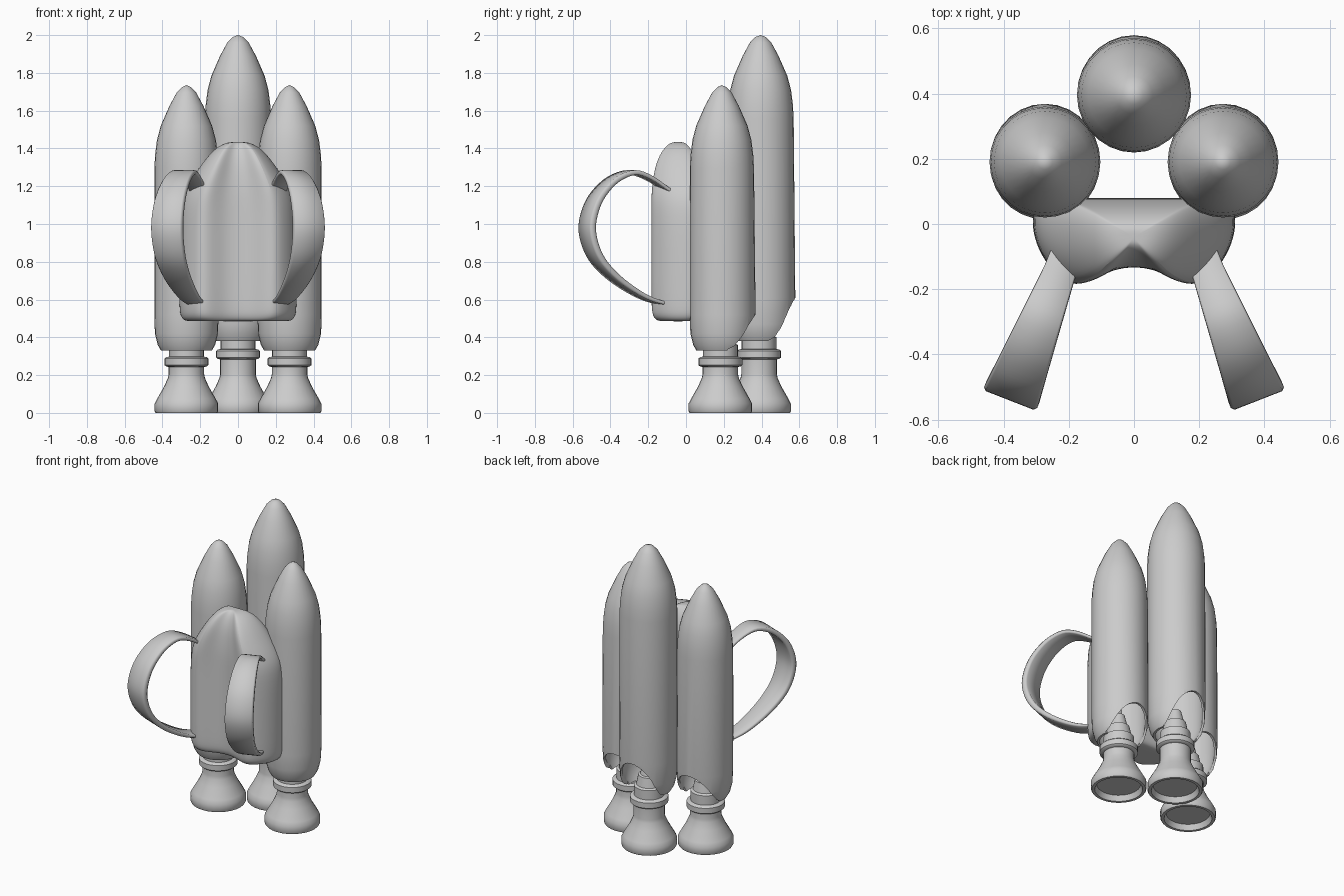
import bpy, bmesh, math
from mathutils import Vector

if "Cube" in bpy.data.objects:
    bpy.data.objects.remove(bpy.data.objects["Cube"])


def finish(name, verts, faces, angle=40, subsurf=0):
    me = bpy.data.meshes.new(name)
    me.from_pydata(verts, [], faces)
    bm = bmesh.new()
    bm.from_mesh(me)
    bmesh.ops.recalc_face_normals(bm, faces=bm.faces)
    bm.to_mesh(me)
    bm.free()
    ob = bpy.data.objects.new(name, me)
    bpy.context.collection.objects.link(ob)
    if subsurf:
        m = ob.modifiers.new("smooth", 'SUBSURF')
        m.levels = m.render_levels = subsurf
    shade(ob, angle)
    return ob


def shade(ob, angle):
    bpy.ops.object.select_all(action='DESELECT')
    ob.select_set(True)
    bpy.context.view_layer.objects.active = ob
    bpy.ops.object.shade_smooth_by_angle(angle=math.radians(angle))


def revolve(profile, cx, cy, n=28, closed=False, flare=None):
    """Turn (radius, z) points about a vertical axis; flare widens one ring at the back."""
    verts, rings, faces = [], [], []
    for r, z in profile:
        k = len(verts)
        if r == 0:
            verts.append((cx, cy, z))
            rings.append([k] * n)
            continue
        for i in range(n):
            a = 2 * math.pi * i / n
            dy = r * math.sin(a)
            if flare == z and dy > 0:
                dy *= 1.05
            verts.append((cx + r * math.cos(a), cy + dy, z))
        rings.append(list(range(k, k + n)))
    pairs = list(zip(rings, rings[1:])) + ([(rings[-1], rings[0])] if closed else [])
    for a, b in pairs:
        for i in range(n):
            j = (i + 1) % n
            f = list(dict.fromkeys((a[i], a[j], b[j], b[i])))
            if len(f) > 2:
                faces.append(f)
    return verts, faces


def loft(rings):
    n = len(rings[0])
    verts = [p for r in rings for p in r]
    faces = [(k * n + i, k * n + (i + 1) % n, (k + 1) * n + (i + 1) % n, (k + 1) * n + i)
             for k in range(len(rings) - 1) for i in range(n)]
    faces += [list(range(n)), list(range(len(verts) - n, len(verts)))]
    return verts, faces


# Rocket tanks: hollow shell with an arched opening at the lower back
def tank(name, cx, cy, r, zb, top, arch):
    t = 0.015
    fz = zb + arch
    outer = [(r - .035, zb), (r - .018, zb + .03), (r - .003, zb + .09), (r, fz), (r, top - .44),
             (r - .004, top - .37), (r - .014, top - .29), (r - .034, top - .215), (r - .08, top - .11),
             (r - .118, top - .04), (r - .147, top - .01), (0, top)]
    inner = [(max(a - t, 0), z - (.02 if z > top - .2 else 0)) for a, z in reversed(outer)]
    inner = [(0, top - .03)] + [p for p in inner if p[0] > .02]
    ob = finish(name, *revolve(outer + inner, cx, cy, closed=True, flare=fz))
    ell = [(cx + .135 * math.cos(a), zb + arch * math.sin(a))
           for a in [2 * math.pi * i / 32 for i in range(32)]]
    cut = finish("cutter", *loft([[(x, cy + d, z) for x, z in ell] for d in (.03, .3)]))
    cut.hide_render = True
    m = ob.modifiers.new("opening", 'BOOLEAN')
    m.operation, m.object, m.solver = 'DIFFERENCE', cut, 'EXACT'
    dg = bpy.context.evaluated_depsgraph_get()
    me = bpy.data.meshes.new_from_object(ob.evaluated_get(dg))
    ob.modifiers.clear()
    ob.data = me
    bpy.data.objects.remove(cut)
    shade(ob, 40)


# Engine nozzles: recessed bell, neck, collar and inner cone
def nozzle(name, cx, cy, k):
    prof = [(0, .035), (.132, .035), (.145, 0), (.163, 0), (.168, .008), (.168, .05), (.155, .075),
            (.118, .14), (.098, .185), (.094, .205), (.094, .243 + k), (.108, .246 + k),
            (.116, .253 + k), (.116, .288 + k), (.108, .295 + k), (.092, .298 + k), (.092, .36 + k),
            (.078, .368 + k), (.066, .43 + k), (.054, .435 + k), (.036, .51 + k), (0, .525 + k)]
    finish(name, *revolve(prof, cx, cy), angle=32)


for label, cx, cy, r, zb, top, arch, k in (
        ("left", -.273, .19, .17, .33, 1.735, .19, 0),
        ("right", .273, .19, .17, .33, 1.735, .19, 0),
        ("middle", 0, .395, .175, .38, 2.0, .23, .04)):
    tank(label + "_tank", cx, cy, r, zb, top, arch)
    nozzle(label + "_nozzle", cx, cy - .008, k)

# Back pack body: kidney section lofted upwards into a dome
half = [(0, -.13), (.07, -.14), (.135, -.175), (.195, -.192), (.25, -.145), (.295, -.08),
        (.315, 0), (.305, .05), (.28, .08), (.26, .08), (.12, .08)]
outline = half + [(0, .08)] + [(-x, y) for x, y in reversed(half[1:])]
levels = [(.485, .80, .55), (.487, .92, .80), (.515, .985, .96), (.57, 1, 1), (.8, 1, 1), (1.07, 1, 1),
          (1.17, .93, 1), (1.28, .70, .90), (1.35, .54, .75), (1.405, .37, .52), (1.432, .2, .28),
          (1.434, .06, .08)]
finish("pack_body", *loft([[(x * sx, -.04 + (y + .04) * sy, z) for x, y in outline]
                           for z, sx, sy in levels]), angle=60, subsurf=2)

# Shoulder straps: tapered band swept along a loop, splayed outwards
path = [(-.05, 1.185), (.06, 1.255), (.16, 1.285), (.27, 1.25), (.36, 1.17), (.41, 1.08), (.43, .98),
        (.41, .88), (.36, .79), (.27, .705), (.16, .635), (.06, .59), (-.05, .565)]


def smooth_path(pts, steps=4):
    p = [Vector(q) for q in pts]
    p = [2 * p[0] - p[1]] + p + [2 * p[-1] - p[-2]]
    out = []
    for i in range(1, len(p) - 2):
        a, b, c, d = p[i - 1:i + 3]
        for s in range(steps):
            t = s / steps
            out.append(.5 * (2 * b + (c - a) * t + (2 * a - 5 * b + 4 * c - d) * t * t
                             + (3 * b - a - 3 * c + d) * t ** 3))
    return out + [p[-2]]


pts = smooth_path(path)
for side, label in ((-1, "left"), (1, "right")):
    rings = []
    for i, q in enumerate(pts):
        tan = (pts[min(i + 1, len(pts) - 1)] - pts[max(i - 1, 0)]).normalized()
        nrm = Vector((tan.y, -tan.x))  # towards the inside of the loop
        f = max(q.x, 0) / .43
        w, th = (.10 + .075 * f) / 2, .018 + .02 * f
        ring = []
        for a, b in ((-1, .25), (-.9, 0), (.9, 0), (1, .25), (1, .75), (.9, 1), (-.9, 1), (-1, .75)):
            c = q + nrm * (-th * b if nrm.dot(Vector((.15, .93)) - q) < 0 else th * b)
            x = .225 + .364 * c.x + .932 * w * a
            y = -.14 - .932 * c.x + .364 * w * a
            ring.append((side * x, y, c.y))
        rings.append(ring)
    finish(label + "_strap", *loft(rings), angle=50)
